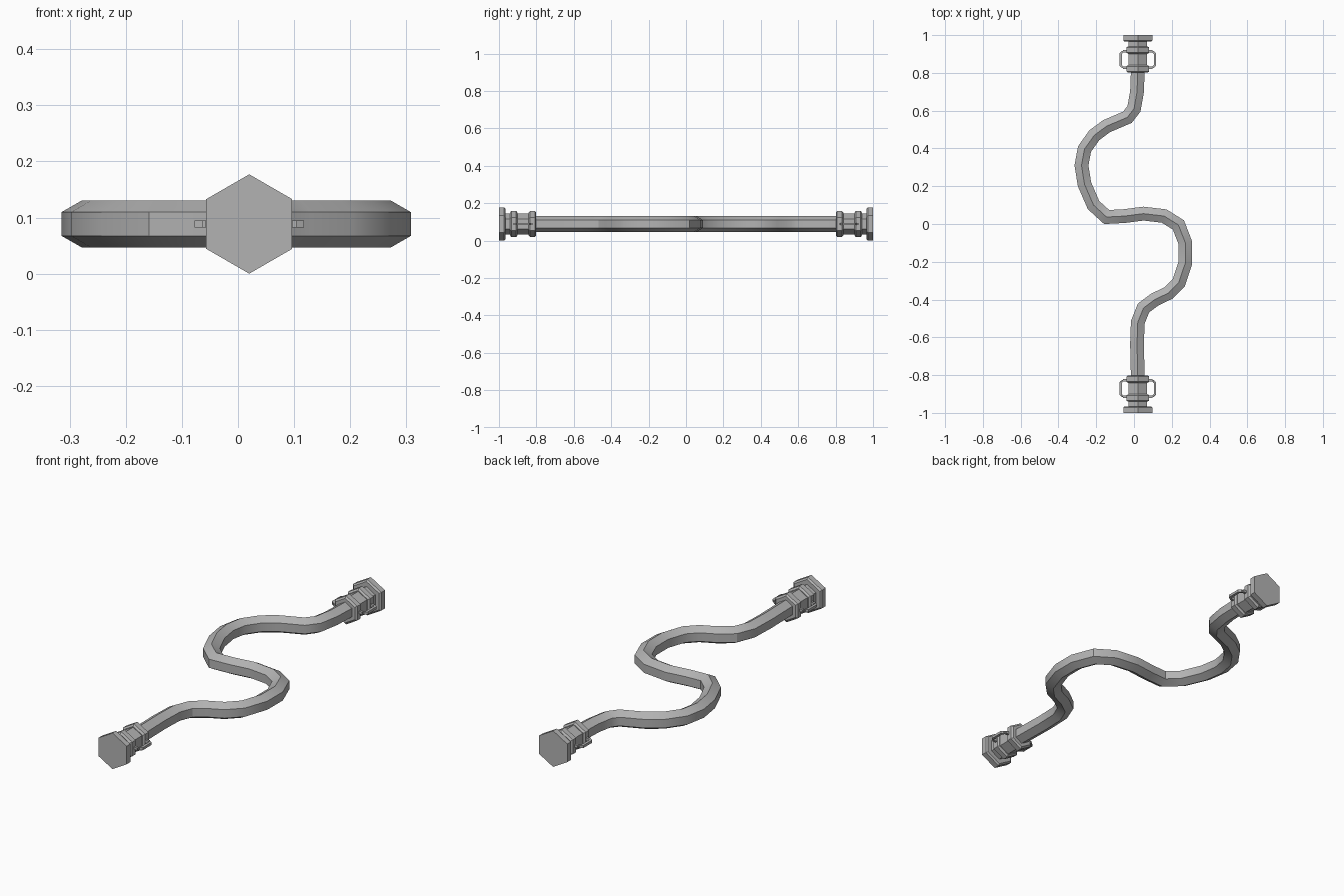
import bpy, bmesh, math
from mathutils import Vector

cube = bpy.data.objects.get("Cube")
if cube:
    bpy.data.objects.remove(cube)

CX, CZ = 0.02, 0.0885

grey = bpy.data.materials.new("Grey metal")
grey.use_nodes = True
colour = (0.45, 0.45, 0.45, 1)
grey.diffuse_color = colour
grey.node_tree.nodes["Principled BSDF"].inputs["Base Color"].default_value = colour


def loft(name, rings, closed=False):
    """Skin a list of equal-sized point rings; cap the ends unless closed."""
    bm = bmesh.new()
    loops = [[bm.verts.new(p) for p in ring] for ring in rings]
    n = len(loops[0])
    pairs = list(zip(loops, loops[1:]))
    if closed:
        pairs.append((loops[-1], loops[0]))
    else:
        bm.faces.new(loops[0])
        bm.faces.new(loops[-1])
    for a, b in pairs:
        for i in range(n):
            j = (i + 1) % n
            bm.faces.new((a[i], a[j], b[j], b[i]))
    bmesh.ops.recalc_face_normals(bm, faces=bm.faces)
    mesh = bpy.data.meshes.new(name)
    bm.to_mesh(mesh)
    bm.free()
    mesh.materials.append(grey)
    obj = bpy.data.objects.new(name, mesh)
    bpy.context.collection.objects.link(obj)
    bpy.ops.object.select_all(action='DESELECT')
    bpy.context.view_layer.objects.active = obj
    obj.select_set(True)
    bpy.ops.object.shade_smooth_by_angle(angle=math.radians(30))
    return obj


def sweep(name, path, radius, sides, turn=0.0, closed=False):
    """Sweep a polygon along a flat path with mitred joints."""
    pts = [Vector((x, y, CZ)) for x, y in path]
    up = Vector((0, 0, 1))
    rings = []
    for i, p in enumerate(pts):
        before = pts[i - 1] if i or closed else None
        after = pts[(i + 1) % len(pts)] if closed or i < len(pts) - 1 else None
        d0 = (p - before).normalized() if before else (after - p).normalized()
        d1 = (after - p).normalized() if after else d0
        if not before or not after:
            d0 = d1 = Vector((0, -1, 0))
        tangent = (d0 + d1).normalized()
        side = tangent.cross(up) / max(tangent.dot(d0), 0.5)
        ring = []
        for k in range(sides):
            a = turn + k * math.tau / sides
            ring.append(p + radius * (math.sin(a) * side + math.cos(a) * up))
        rings.append(ring)
    return loft(name, rings, closed)


# Winding hexagonal hose
hose_path = [(.02, .81), (.016, .70), (0, .61), (-.035, .565), (-.145, .518),
             (-.21, .47), (-.262, .397), (-.278, .31), (-.262, .21),
             (-.214, .10), (-.145, .037), (-.05, .042), (.05, .055),
             (.16, .042), (.235, -.005), (.272, -.10), (.272, -.206),
             (.237, -.31), (.183, -.365), (.11, -.40), (.05, -.445),
             (.02, -.52), (.016, -.635), (.02, -.81)]
sweep("hose", hose_path, 0.042, 6)

# Coupling parts as (distance from centre, radius) hexagonal profiles
parts = {
    "flange": [(.965, .080), (.972, .0885), (1.0, .0885)],
    "neck": [(.93, .056), (.97, .056)],
    "outer_collar": [(.901, .060), (.908, .070), (.934, .070), (.941, .060)],
    "sleeve": [(.82, .056), (.92, .056)],
    "inner_collar": [(.801, .060), (.808, .070), (.834, .070), (.841, .060)],
}
for end, sy in (("front", -1), ("back", 1)):
    for part, profile in parts.items():
        rings = [[(CX + r * math.sin(k * math.tau / 6), sy * y,
                   CZ + r * math.cos(k * math.tau / 6)) for k in range(6)]
                 for y, r in profile]
        loft(f"{end}_{part}", rings)
    # Side levers with chamfered corners, bridging the two collars
    for side, sx in (("left", 1), ("right", -1)):
        outline = [(.045, .915), (.078, .915), (.091, .902),
                   (.091, .840), (.078, .827), (.045, .827)]
        path = [(CX + sx * x, sy * y) for x, y in outline]
        sweep_obj = sweep(f"{end}_{side}_lever", path[1:-1], 0.009, 4, math.pi / 4, False)
        # Short arms joining the lever to the collars
        for tag, a, b in (("outer", path[0], path[1]), ("inner", path[-1], path[-2])):
            h = 0.0064
            rings = [[(x, y + dy, CZ + dz) for dy, dz in
                      ((-h, -h), (h, -h), (h, h), (-h, h))] for x, y in (a, b)]
            loft(f"{end}_{side}_{tag}_arm", rings)
